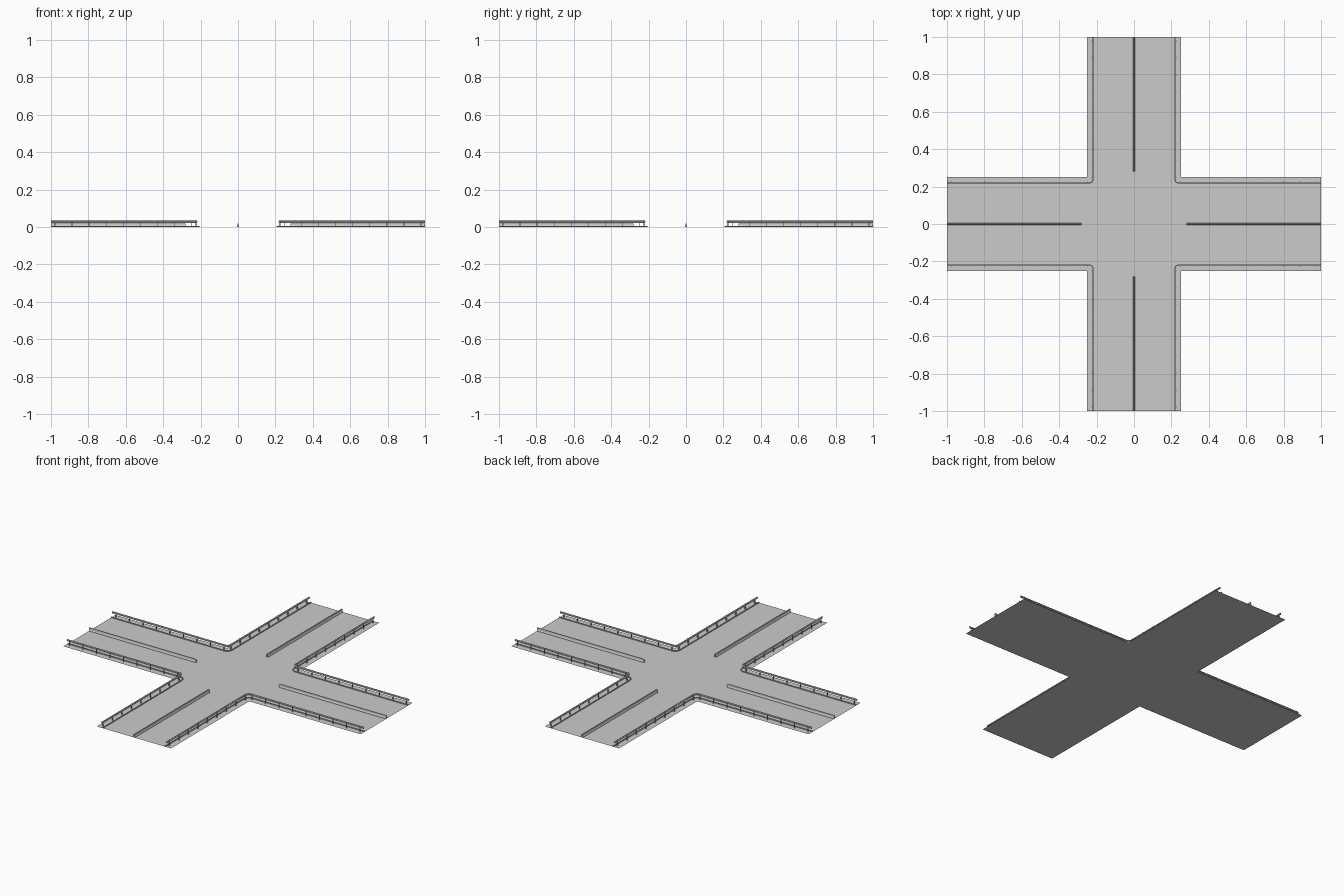
import bpy, math

if "Cube" in bpy.data.objects:
    bpy.data.objects.remove(bpy.data.objects["Cube"])

C = 0.24  # centre of the rounded rail corners


def make(name, verts, faces, mirror=False):
    me = bpy.data.meshes.new(name)
    me.from_pydata(verts, [], faces)
    ob = bpy.data.objects.new(name, me)
    bpy.context.collection.objects.link(ob)
    import bmesh
    bm = bmesh.new()
    bm.from_mesh(me)
    bmesh.ops.recalc_face_normals(bm, faces=bm.faces)
    bm.to_mesh(me)
    bm.free()
    if mirror:
        m = ob.modifiers.new("four_corners", 'MIRROR')
        m.use_axis = (True, True, False)
        m.use_mirror_merge = False
    return ob


def loft(rings):
    """Skin a list of equal closed rings and cap both ends."""
    n = len(rings[0])
    verts = [v for r in rings for v in r]
    faces = [(i * n + j, i * n + (j + 1) % n, (i + 1) * n + (j + 1) % n, (i + 1) * n + j)
             for i in range(len(rings) - 1) for j in range(n)]
    faces += [tuple(range(n)), tuple(range(len(verts) - n, len(verts)))]
    return verts, faces


def corner_sweep(name, profile, steps=6):
    """Sweep (distance from axis, z) profile around one rounded corner."""
    rings = [[(1, d, z) for d, z in profile]]
    for k in range(steps + 1):
        a = math.radians(270 - 90 * k / steps)
        rings.append([(C + (C - d) * math.cos(a), C + (C - d) * math.sin(a), z)
                      for d, z in profile])
    rings.append([(d, 1, z) for d, z in profile])
    return make(name, *loft(rings), mirror=True)


# road surface: flat cross
w = 0.25
make("road_surface",
     [(w, -1, 0), (w, -w, 0), (1, -w, 0), (1, w, 0), (w, w, 0), (w, 1, 0),
      (-w, 1, 0), (-w, w, 0), (-1, w, 0), (-1, -w, 0), (-w, -w, 0), (-w, -1, 0)],
     [(0, 1, 10, 11), (1, 2, 3, 4), (4, 5, 6, 7), (7, 8, 9, 10), (1, 4, 7, 10)])

# low kerb and corrugated guard rail
corner_sweep("kerb", [(0.207, 0), (0.207, 0.005), (0.212, 0.005), (0.212, 0)])
front = [(0.220, 0.022), (0.216, 0.024), (0.216, 0.026), (0.219, 0.028),
         (0.216, 0.030), (0.216, 0.032), (0.220, 0.034)]
corner_sweep("guard_rail", front + [(d + 0.0015, z) for d, z in reversed(front)])

# guard rail posts along both sides of a corner
verts, faces = [], []
for i in range(9):
    s = 0.25 + i * 0.091
    for swap in (False, True):
        rings = []
        for z in (0, 0.032):
            ring = [(s - 0.002, 0.220, z), (s + 0.002, 0.220, z),
                    (s + 0.002, 0.226, z), (s - 0.002, 0.226, z)]
            rings.append([(y, x, h) if swap else (x, y, h) for x, y, h in ring])
        v, f = loft(rings)
        faces += [tuple(k + len(verts) for k in q) for q in f]
        verts += v
make("guard_rail_posts", verts, faces, mirror=True)

# tapered median barriers on the four arms
half = [(0.006, 0), (0.006, 0.004), (0.0035, 0.009), (0.0025, 0.019)]
profile = half + [(-y, z) for y, z in reversed(half)]
for i in range(4):
    ob = make(f"median_barrier_{i + 1}",
              *loft([[(x, y, z) for y, z in profile] for x in (0.28, 1.0)]))
    ob.rotation_euler.z = i * math.pi / 2
